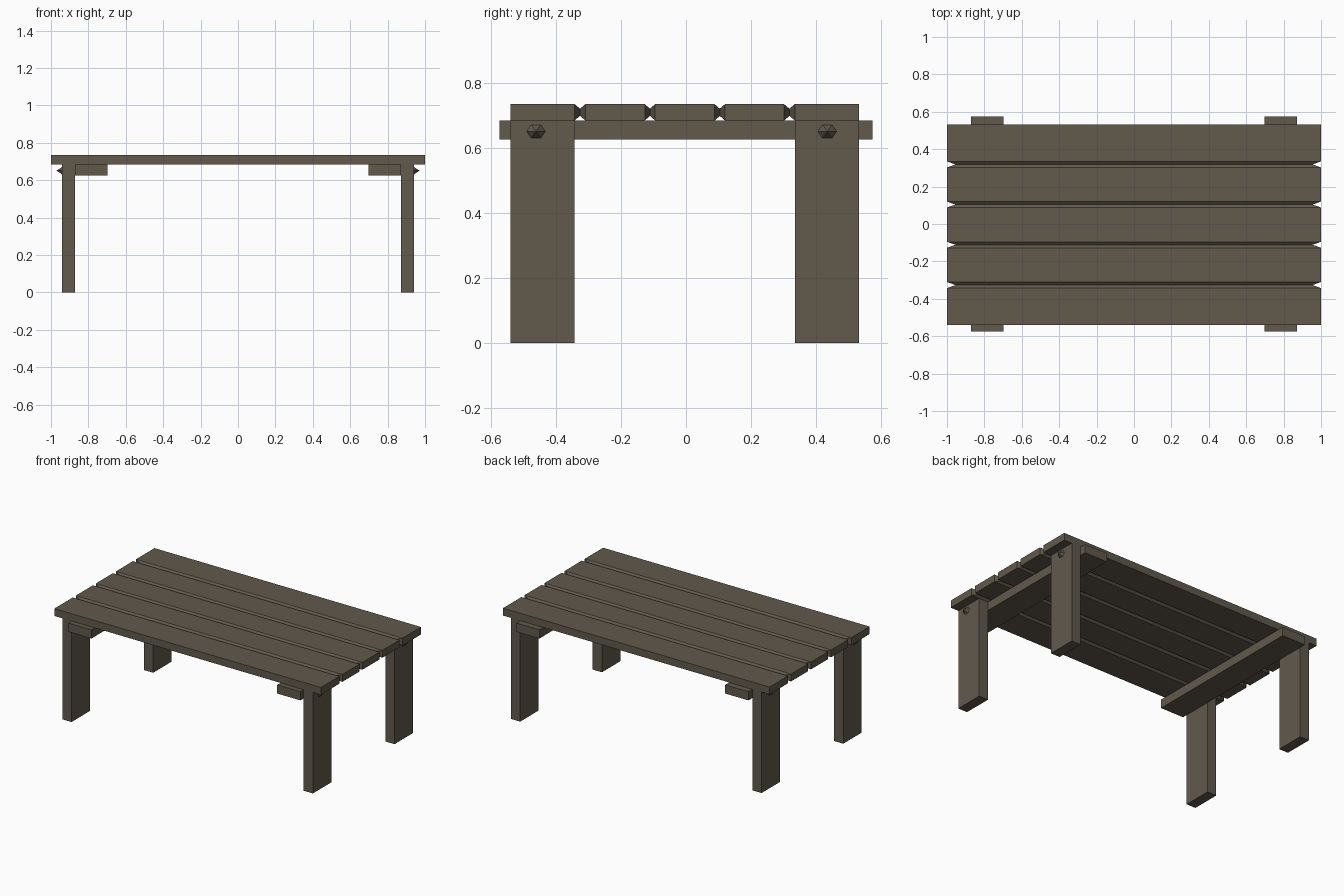
import bpy, bmesh
from mathutils import Matrix, Vector

if "Cube" in bpy.data.objects:
    bpy.data.objects.remove(bpy.data.objects["Cube"])

wood = bpy.data.materials.new("weathered_wood")
wood.diffuse_color = (0.12, 0.10, 0.073, 1)
wood.use_nodes = True
wood.node_tree.nodes["Principled BSDF"].inputs["Base Color"].default_value = wood.diffuse_color


def finish(bm, name):
    bmesh.ops.recalc_face_normals(bm, faces=bm.faces)
    mesh = bpy.data.meshes.new(name)
    bm.to_mesh(mesh)
    bm.free()
    mesh.materials.append(wood)
    obj = bpy.data.objects.new(name, mesh)
    bpy.context.collection.objects.link(obj)
    return obj


def box_mesh(x, y, z):
    bm = bmesh.new()
    size = [b - a for a, b in (x, y, z)]
    mid = [(a + b) / 2 for a, b in (x, y, z)]
    bmesh.ops.create_cube(bm, size=1, matrix=Matrix.Translation(mid) @ Matrix.Diagonal((*size, 1)))
    return bm


def taper_side(bm, sign, reach, mid_z):
    # push a long side out to a narrower strip, leaving V grooves and notched ends
    face = next(f for f in bm.faces if f.normal.y * sign > 0.9)
    new = bmesh.ops.extrude_discrete_faces(bm, faces=[face])["faces"][0]
    for v in new.verts:
        v.co = Vector((v.co.x * 0.955, v.co.y + sign * reach, mid_z + (v.co.z - mid_z) * 0.45))


# Tabletop planks, tapered only where they meet a neighbour
planks = [(-0.54, -0.343), (-0.31, -0.127), (-0.095, 0.088), (0.12, 0.302), (0.335, 0.533)]
for i, (y0, y1) in enumerate(planks):
    bm = box_mesh((-1, 1), (y0, y1), (0.685, 0.735))
    bm.normal_update()
    if i > 0:
        taper_side(bm, -1, (y0 - planks[i - 1][1]) / 2, 0.71)
    if i < len(planks) - 1:
        taper_side(bm, 1, (planks[i + 1][0] - y1) / 2, 0.71)
    finish(bm, f"tabletop_plank_{i + 1}")

for side, s in (("left", -1), ("right", 1)):
    # Cross brace under each end
    finish(box_mesh(sorted((s * 0.697, s * 0.871)), (-0.575, 0.575), (0.626, 0.685)), f"{side}_cross_brace")
    for end, y, bolt_y in (("front", (-0.54, -0.343), -0.462), ("back", (0.335, 0.533), 0.435)):
        # Leg
        finish(box_mesh(sorted((s * 0.871, s * 0.94)), y, (0, 0.685)), f"{end}_{side}_leg")
        # Six-sided pointed bolt head on the outer face of the leg
        bm = bmesh.new()
        bmesh.ops.create_cone(bm, cap_ends=True, segments=6, radius1=0.031, radius2=0.0, depth=0.032)
        bmesh.ops.remove_doubles(bm, verts=bm.verts, dist=1e-5)
        for v in bm.verts:
            a, b, c = v.co
            v.co = (s * (0.954 + c), bolt_y + b, 0.651 + a * 0.82)
        finish(bm, f"{end}_{side}_bolt")
